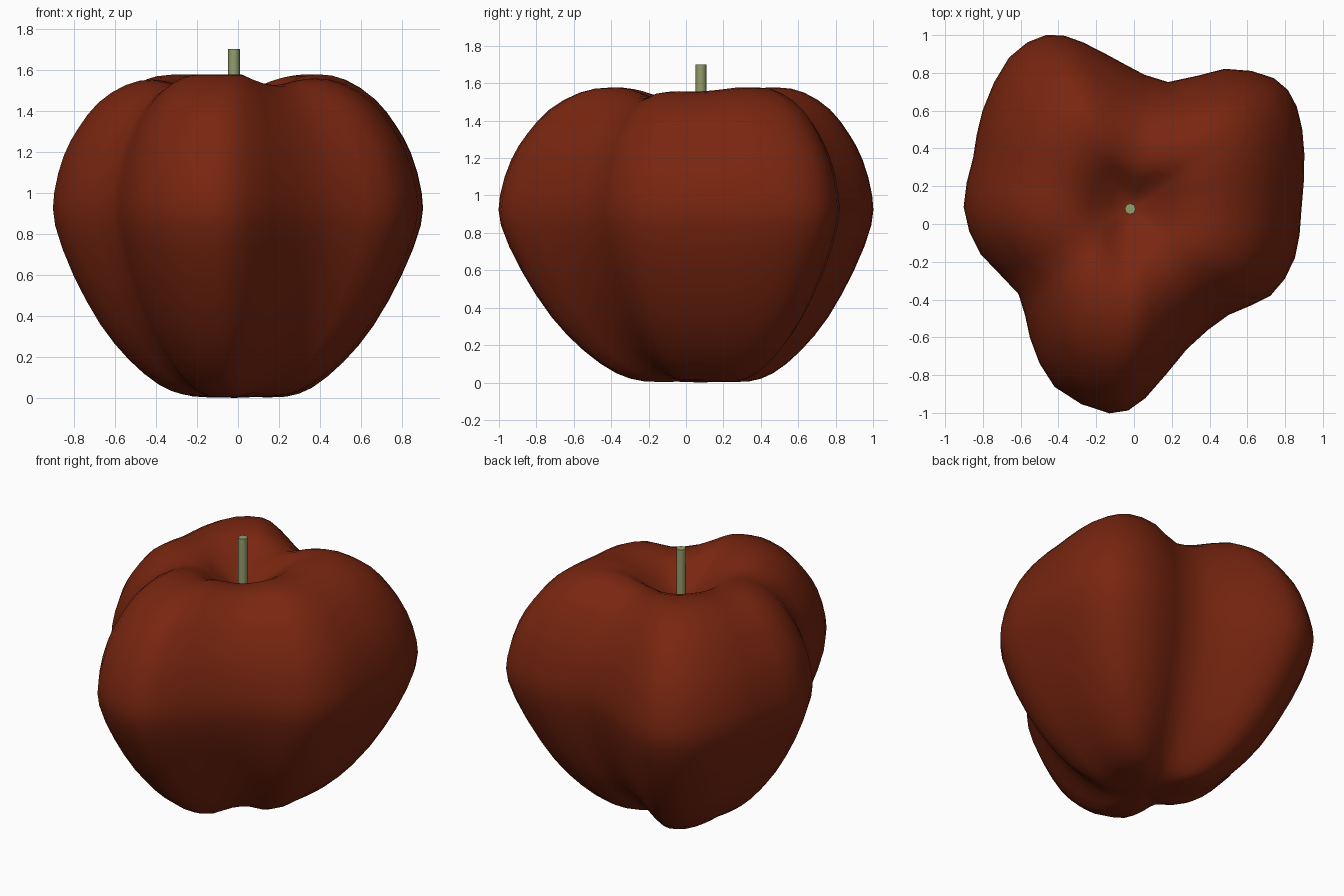
import bpy, bmesh, math
from mathutils import Vector

if "Cube" in bpy.data.objects:
    bpy.data.objects.remove(bpy.data.objects["Cube"])


def material(name, color):
    m = bpy.data.materials.new(name)
    m.diffuse_color = (*color, 1)
    m.use_nodes = True
    m.node_tree.nodes["Principled BSDF"].inputs["Base Color"].default_value = m.diffuse_color
    return m


def catmull(pts, steps, closed):
    """Smooth a list of 2D points."""
    n, out = len(pts), []
    for i in range(n if closed else n - 1):
        if closed:
            p = [Vector(pts[(i + k) % n]) for k in (-1, 0, 1, 2)]
        else:
            p = [Vector(pts[min(max(i + k, 0), n - 1)]) for k in (-1, 0, 1, 2)]
        for s in range(steps):
            t = s / steps
            out.append(0.5 * (2 * p[1] + (p[2] - p[0]) * t
                              + (2 * p[0] - 5 * p[1] + 4 * p[2] - p[3]) * t ** 2
                              + (3 * p[1] - p[0] - 3 * p[2] + p[3]) * t ** 3))
    return out if closed else out + [Vector(pts[-1])]


def clamp(v):
    return max(0.0, min(1.0, v))


red = material("deep_red_skin", (0.19, 0.019, 0.005))
green = material("dull_green_stem", (0.30, 0.34, 0.15))
CENTRE = Vector((-0.02, 0.08))

# Lobed outline seen from above, counter-clockwise
outline = catmull([
    (0.885, 0.08), (0.90, 0.37), (0.86, 0.62), (0.74, 0.77), (0.48, 0.82),
    (0.18, 0.75), (-0.06, 0.85), (-0.27, 0.96), (-0.46, 1.0), (-0.66, 0.88),
    (-0.80, 0.60), (-0.85, 0.35), (-0.90, 0.09), (-0.81, -0.16),
    (-0.61, -0.37), (-0.55, -0.60), (-0.42, -0.86), (-0.13, -1.0),
    (0.06, -0.92), (0.28, -0.66), (0.50, -0.48), (0.72, -0.38),
    (0.85, -0.18)], 2, True)

# Side profile from base to stem pit: (outline scale, height)
profile = catmull([
    (0.13, 0.005), (0.28, 0.006), (0.42, 0.05), (0.58, 0.17), (0.74, 0.35),
    (0.89, 0.60), (0.99, 0.84), (0.995, 1.0), (0.94, 1.19), (0.86, 1.33),
    (0.75, 1.46), (0.60, 1.55), (0.45, 1.577), (0.31, 1.545), (0.19, 1.46),
    (0.08, 1.39)], 2, False)

# Fruit body: rings lofted along the profile, grooves flattened at both ends
bm = bmesh.new()
rings = []
for scale, z in profile:
    ring = []
    for p in outline:
        arm = p - CENTRE
        groove = clamp((1.0 - arm.length) / 0.28)
        rim = clamp((z - 1.1) / 0.45) * clamp(scale / 0.4)
        foot = clamp((0.6 - z) / 0.5) * clamp((scale - 0.1) / 0.3)
        q = CENTRE + arm * scale
        ring.append(bm.verts.new((q.x, q.y, z + groove * (0.04 * foot - 0.06 * rim))))
    rings.append(ring)
n = len(outline)
for low, high in zip(rings, rings[1:]):
    for i in range(n):
        j = (i + 1) % n
        bm.faces.new((low[i], low[j], high[j], high[i]))
for ring, z in ((rings[0], 0.0), (rings[-1], 1.37)):
    tip = bm.verts.new((CENTRE.x, CENTRE.y, z))
    for i in range(n):
        bm.faces.new((tip, ring[i], ring[(i + 1) % n]))
bmesh.ops.recalc_face_normals(bm, faces=bm.faces)
mesh = bpy.data.meshes.new("fruit_body")
bm.to_mesh(mesh)
bm.free()
mesh.materials.append(red)
body = bpy.data.objects.new("fruit_body", mesh)
bpy.context.collection.objects.link(body)
for f in mesh.polygons:
    f.use_smooth = True

# Stem: slim upright rod rising from the pit
bpy.ops.mesh.primitive_cylinder_add(vertices=8, radius=0.029, depth=0.36,
                                    location=(CENTRE.x, CENTRE.y, 1.52))
stem = bpy.context.object
stem.name = "stem"
stem.data.materials.append(green)
bpy.ops.object.shade_smooth_by_angle(angle=math.radians(50))
